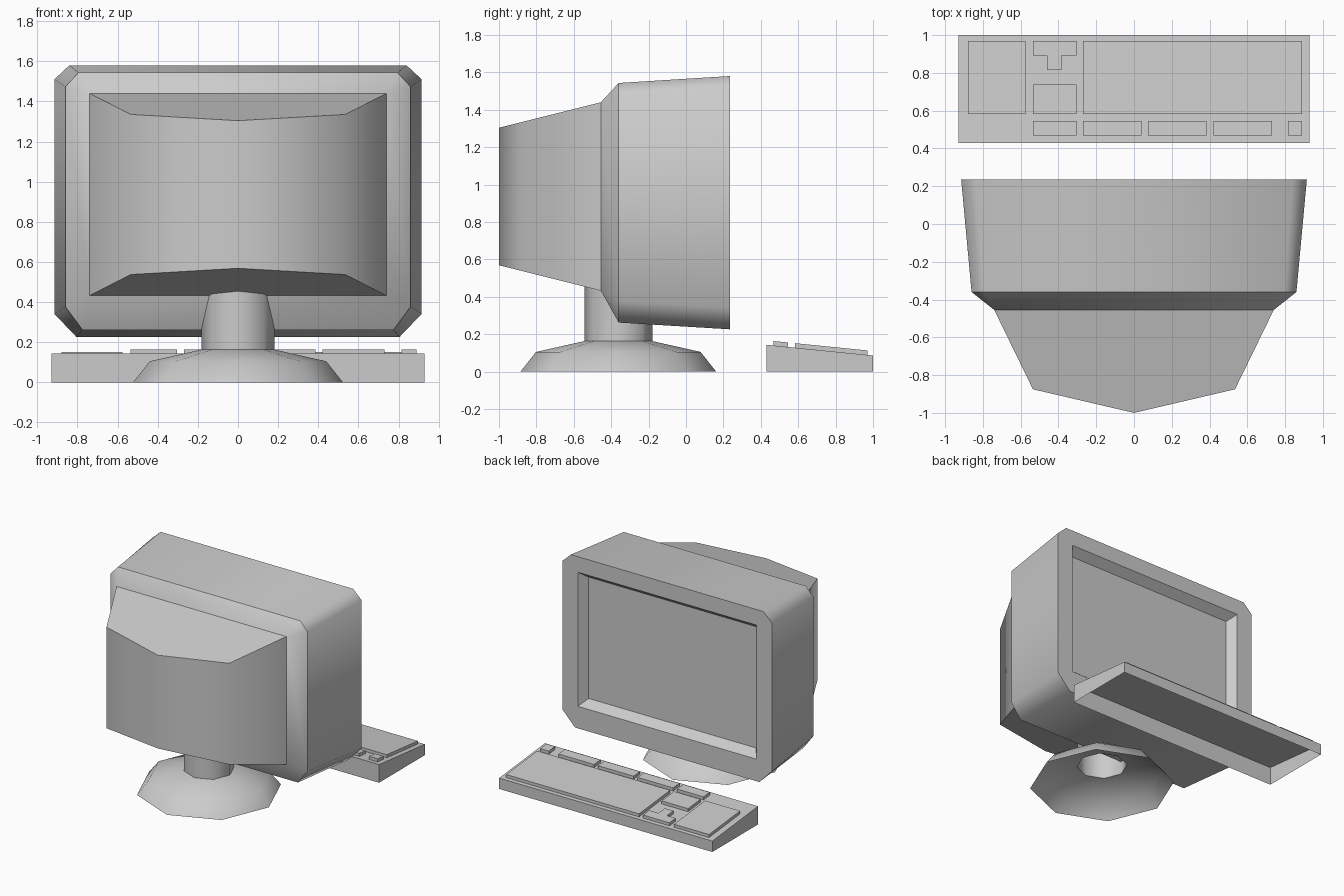
import bpy, bmesh, math

if "Cube" in bpy.data.objects:
    bpy.data.objects.remove(bpy.data.objects["Cube"])


def loft(name, rings, closed=True, cap_start=False, cap_end=False, smooth=60):
    """Skin a list of equal-length rings into one mesh object."""
    bm = bmesh.new()
    vs = [[bm.verts.new(p) for p in r] for r in rings]
    n = len(rings[0])
    for a, b in zip(vs, vs[1:]):
        for i in range(n if closed else n - 1):
            j = (i + 1) % n
            bm.faces.new((a[i], a[j], b[j], b[i]))
    if cap_start:
        bm.faces.new(vs[0][::-1])
    if cap_end:
        bm.faces.new(vs[-1])
    bmesh.ops.remove_doubles(bm, verts=bm.verts[:], dist=1e-4)
    mesh = bpy.data.meshes.new(name)
    bm.to_mesh(mesh)
    bm.free()
    ob = bpy.data.objects.new(name, mesh)
    bpy.context.collection.objects.link(ob)
    bpy.ops.object.select_all(action='DESELECT')
    ob.select_set(True)
    bpy.context.view_layer.objects.active = ob
    bpy.ops.object.shade_smooth_by_angle(angle=math.radians(smooth))
    return ob


def frame(y, x, z0, z1, top=(0, 0), bottom=(0, 0)):
    """Rectangle across y with cut corners given as (dx, dz)."""
    (tx, tz), (bx, bz) = top, bottom
    pts = [(-x + tx, z1), (x - tx, z1), (x, z1 - tz), (x, z0 + bz),
           (x - bx, z0), (-x + bx, z0), (-x, z0 + bz), (-x, z1 - tz)]
    return [(px, y, pz) for px, pz in pts]


def rect(x0, x1, y0, y1):
    return [(x0, y0), (x1, y0), (x1, y1), (x0, y1)]


def octagon(r, z, cy=-0.362):
    ang = [math.tau * i / 8 for i in range(8)]
    pts = [(r * math.cos(a), cy + r * math.sin(a)) for a in ang]
    return [(x, y, z(y) if callable(z) else z) for x, y in pts]


# monitor casing: rear bevel, tapered sides, bezel with a sloping recess, screen
rear = frame(-0.455, 0.74, 0.432, 1.44)
shoulder = frame(-0.36, 0.86, 0.262, 1.543, (0.065, 0.07), (0.085, 0.115))
front = frame(0.235, 0.915, 0.226, 1.58, (0.075, 0.07), (0.11, 0.115))
opening = frame(0.235, 0.78, 0.40, 1.457)
screen = frame(0.17, 0.73, 0.45, 1.407)
loft("casing_rear_bevel", [rear, shoulder])
loft("casing_sides", [shoulder, front])
loft("screen_bezel", [front, opening, screen], smooth=20)
loft("screen", [[screen[i] for i in (0, 1, 4, 5)]], cap_end=True)

# tube housing bulging out of the back
plan = [(-0.74, -0.455), (-0.535, -0.875), (0, -1), (0.535, -0.875), (0.74, -0.455)]
loft("rear_housing", [
    [(x, y, 0.432 - 0.25 * (y + 0.455)) for x, y in plan],
    [(x, y, 1.44 + 0.25 * (y + 0.455)) for x, y in plan]],
    closed=False, cap_start=True, cap_end=True)


# stand: hollow stepped base, and a neck running up into the casing
def neck_top(y):
    return 0.47 if y < -0.3 else 0.3


loft("stand_base", [octagon(0.523, 0), octagon(0.44, 0.105), octagon(0.182, 0.163)])
loft("stand_neck", [octagon(0.182, 0.163), octagon(0.182, neck_top)])


# keyboard: sloped shell open underneath
def deck(y, lift=0.0):
    return 0.143 - 0.1 * (y - 0.43) + lift


def on_deck(name, outline, bottom, lift):
    loft(name, [[(x, y, bottom(y)) for x, y in outline],
                [(x, y, deck(y, lift)) for x, y in outline]],
         cap_end=True, smooth=30)


on_deck("keyboard_case", rect(-0.93, 0.93, 0.43, 1.0), lambda y: 0.0, 0.0)

# raised key blocks
blocks = {
    "number_pad": rect(-0.88, -0.575, 0.583, 0.97),
    "arrow_keys": [(-0.535, 0.97), (-0.535, 0.893), (-0.46, 0.893), (-0.46, 0.815),
                   (-0.385, 0.815), (-0.385, 0.893), (-0.305, 0.893), (-0.305, 0.97)],
    "navigation_keys": rect(-0.535, -0.305, 0.583, 0.738),
    "main_keys": rect(-0.27, 0.89, 0.583, 0.97),
}
top_row = [(-0.535, -0.305), (-0.27, 0.04), (0.075, 0.385), (0.42, 0.73), (0.815, 0.89)]
for i, (x0, x1) in enumerate(top_row):
    blocks[f"function_keys_{i + 1}"] = rect(x0, x1, 0.468, 0.545)
for name, outline in blocks.items():
    on_deck(name, outline, deck, 0.024)
